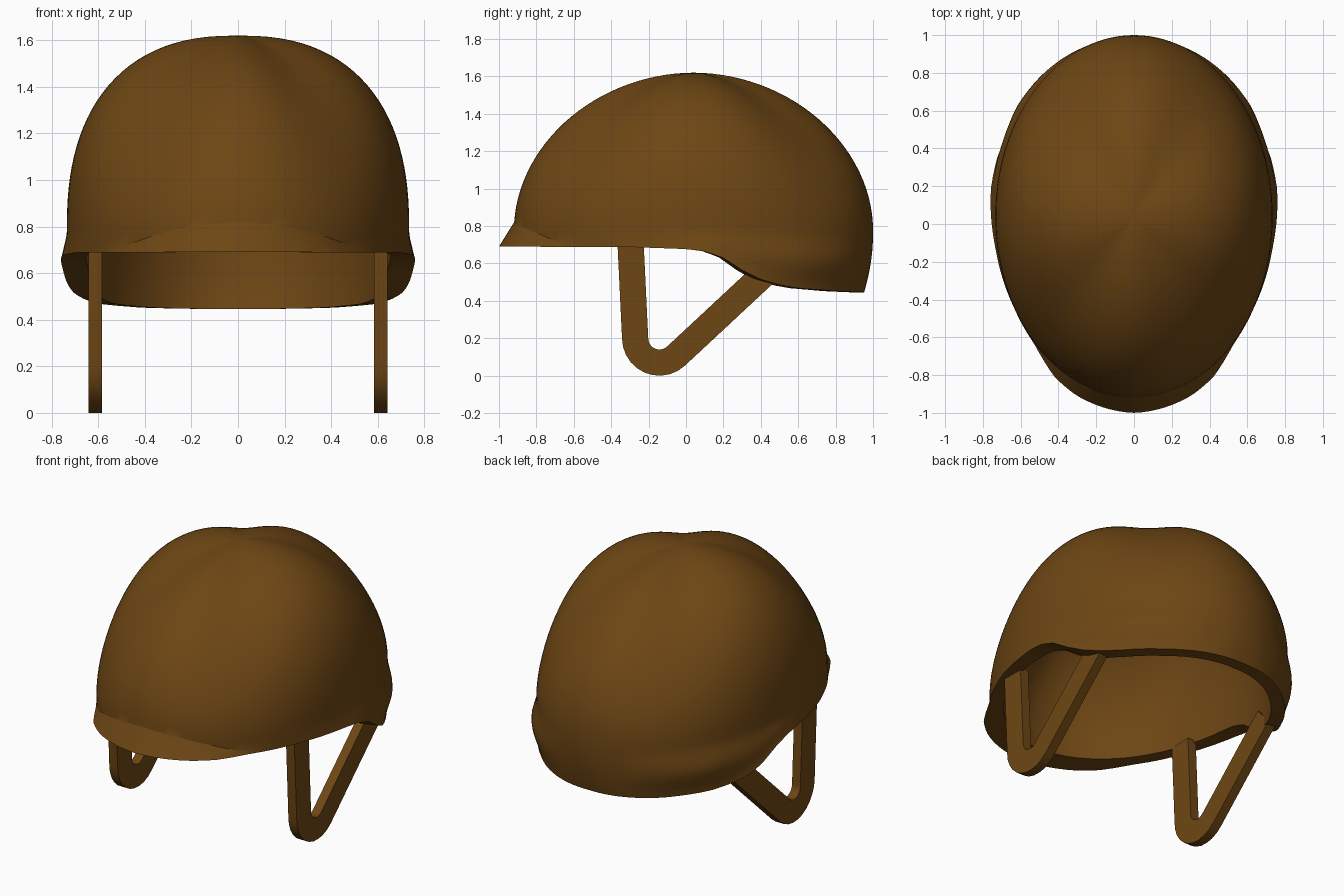
import bpy, bmesh
from math import sin, cos, pi, radians, degrees
from mathutils import Vector

if "Cube" in bpy.data.objects:
    bpy.data.objects.remove(bpy.data.objects["Cube"])

mat = bpy.data.materials.new("brown")
mat.diffuse_color = (0.155, 0.062, 0.007, 1)
mat.use_nodes = True
mat.node_tree.nodes["Principled BSDF"].inputs["Base Color"].default_value = mat.diffuse_color


def lookup(table, v):
    """Piecewise-linear value from (key, value) pairs."""
    if v <= table[0][0]:
        return table[0][1]
    for (a, p), (b, q) in zip(table, table[1:]):
        if v <= b:
            return p + (q - p) * (v - a) / (b - a)
    return table[-1][1]


def finish(bm, name):
    bmesh.ops.recalc_face_normals(bm, faces=bm.faces)
    me = bpy.data.meshes.new(name)
    bm.to_mesh(me)
    bm.free()
    ob = bpy.data.objects.new(name, me)
    bpy.context.collection.objects.link(ob)
    me.materials.append(mat)
    bpy.ops.object.select_all(action='DESELECT')
    ob.select_set(True)
    bpy.context.view_layer.objects.active = ob
    bpy.ops.object.shade_smooth_by_angle(angle=radians(28))


# Helmet shape: angles run in degrees from the front (0) to the back (180)
FLARE = [(0, 1.083), (23, 1.07), (33, 1.053), (41, 1.02), (46, 1.004), (60, 1.0), (80, 1.013),
         (90, 1.03), (98, 1.042), (109, 1.037), (120, 1.005), (140, 0.975), (180, 0.95)]
BULGE = [(90, 0), (110, 0.02), (125, 0.04), (140, 0.03), (165, 0)]
CREASE = [(0, 0.82), (15, 0.805), (30, 0.76), (44, 0.705), (60, 0.74), (85, 0.78), (180, 0.76)]
RIM = [(-1, 0.69), (-0.3, 0.688), (0, 0.677), (0.1, 0.665), (0.2, 0.63), (0.3, 0.565),
       (0.4, 0.515), (0.5, 0.485), (0.6, 0.468), (0.8, 0.452), (0.95, 0.446)]
SEG, DOME, SKIRT = 120, 28, 10
CY, BASE = 0.04, 0.78


def column(phi, inset):
    """Points from the rim up to just below the crown at one angle."""
    deg = degrees(phi if phi <= pi else 2 * pi - phi)
    rx, ry, top = 0.735 - inset, 0.96 - inset, 1.62 - inset
    flare, crease = lookup(FLARE, deg), lookup(CREASE, deg)
    bulge = lookup(BULGE, deg)
    rim = lookup(RIM, CY - 0.96 * cos(phi) * flare)
    if inset:
        flare, bulge = min(flare, 1.0), 0
    power = 1.95 + 0.47 * sin(phi) ** 2 - 0.38 * sin(2 * phi) ** 2
    bend = lookup([(60, 1), (130, 2)], deg)
    pts = []

    def add(z, f):
        h = max(0.0, (z - BASE) / (top - BASE))
        r = max(0.0, 1 - h ** power) ** (1 / power) * f
        pts.append(Vector((rx * r * sin(phi), CY - ry * r * cos(phi), z)))

    for i in range(SKIRT):
        s = 1 - i / SKIRT
        add(crease + (rim - crease) * s,
            1 + (flare - 1) * s ** bend + bulge * sin(pi * s) ** 2)
    for i in range(DOME):
        add(crease + (top - crease) * sin(pi / 2 * i / DOME), 1)
    return pts


# Shell: outer and inner skins joined along the rim
bm = bmesh.new()
skins = []
for inset in (0, 0.08):
    cols = [[bm.verts.new(p) for p in column(2 * pi * k / SEG, inset)] for k in range(SEG)]
    crown = bm.verts.new((0, CY, 1.62 - inset))
    for a, b in zip(cols, cols[1:] + cols[:1]):
        for i in range(len(a) - 1):
            bm.faces.new((a[i], b[i], b[i + 1], a[i + 1]))
        bm.faces.new((a[-1], b[-1], crown))
    skins.append(cols)
outer, inner = skins
for k in range(SEG):
    n = (k + 1) % SEG
    bm.faces.new((outer[k][0], inner[k][0], inner[n][0], outer[n][0]))
finish(bm, "helmet_shell")

# Chin straps: a flat band swept along a V-shaped path, one per side
path = [Vector((-0.296, 0.70))]
for i in range(11):
    t = radians(180 + 133 * i / 10)
    path.append(Vector((-0.142 + 0.13 * cos(t), 0.20 + 0.13 * sin(t))))
path.append(Vector((0.43, 0.555)))

for side, name in ((1, "left_strap"), (-1, "right_strap")):
    bm = bmesh.new()
    rings = []
    for i, p in enumerate(path):
        d = (path[min(i + 1, len(path) - 1)] - path[max(i - 1, 0)]).normalized()
        if i == 1:
            d = (path[1] - path[0]).normalized()
        elif i == len(path) - 2:
            d = (path[-1] - p).normalized()
        n = Vector((-d.y, d.x)) * 0.07
        rings.append([bm.verts.new((side * x, q.x, q.y))
                      for x, q in ((0.584, p + n), (0.641, p + n), (0.641, p - n), (0.584, p - n))])
    for a, b in zip(rings, rings[1:]):
        for j in range(4):
            bm.faces.new((a[j], a[(j + 1) % 4], b[(j + 1) % 4], b[j]))
    bm.faces.new(rings[0])
    bm.faces.new(rings[-1])
    finish(bm, name)
